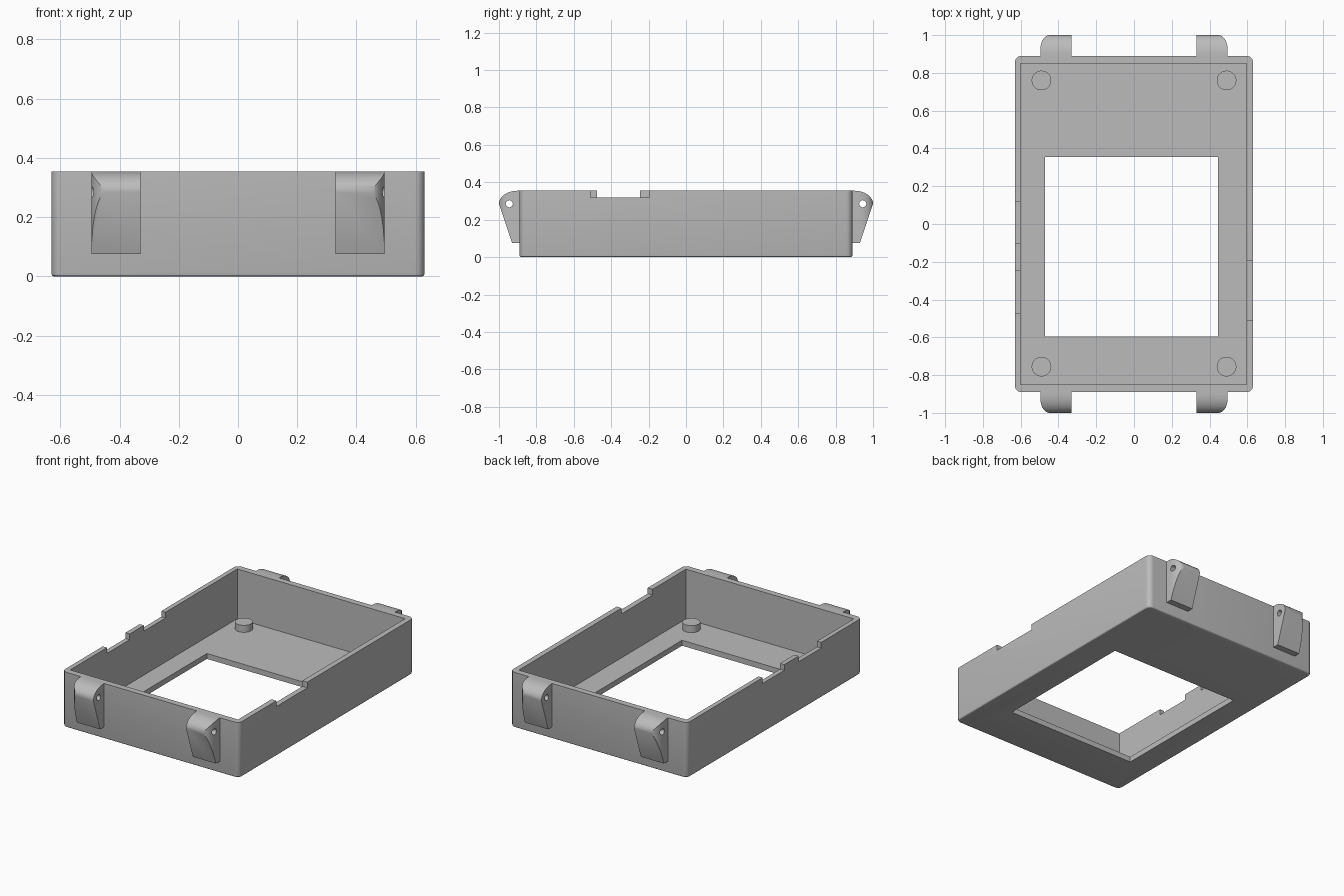
import bpy, bmesh
from math import sin, cos, pi
from mathutils import Matrix, Vector

old = bpy.data.objects.get("Cube")
if old:
    bpy.data.objects.remove(old, do_unlink=True)

grey = bpy.data.materials.new("plain grey")
grey.use_nodes = True
colour = (0.5, 0.5, 0.5, 1)
grey.diffuse_color = colour
grey.node_tree.nodes["Principled BSDF"].inputs["Base Color"].default_value = colour


def finish(name, bm):
    bmesh.ops.recalc_face_normals(bm, faces=bm.faces[:])
    mesh = bpy.data.meshes.new(name)
    bm.to_mesh(mesh)
    bm.free()
    mesh.materials.append(grey)
    ob = bpy.data.objects.new(name, mesh)
    bpy.context.collection.objects.link(ob)
    return ob


def box(name, lo, hi, round_corners=False):
    bm = bmesh.new()
    lo, hi = Vector(lo), Vector(hi)
    bmesh.ops.create_cube(bm, size=1)
    for v in bm.verts:
        v.co = (lo + hi) / 2 + v.co * (hi - lo)
    if round_corners:
        upright = [e for e in bm.edges if abs(e.verts[0].co.z - e.verts[1].co.z) > 0.1]
        bmesh.ops.bevel(bm, geom=upright, offset=0.033, segments=6, profile=0.5, affect='EDGES')
        rim = [e for e in bm.edges if all(v.co.z < lo.z + 0.001 for v in e.verts)]
        bmesh.ops.bevel(bm, geom=rim, offset=0.01, segments=3, profile=0.5, affect='EDGES')
    return finish(name, bm)


def prism(name, points, extrusion):
    bm = bmesh.new()
    face = bm.faces.new([bm.verts.new(p) for p in points])
    out = bmesh.ops.extrude_face_region(bm, geom=[face])
    bmesh.ops.translate(bm, vec=extrusion,
                        verts=[g for g in out["geom"] if isinstance(g, bmesh.types.BMVert)])
    return finish(name, bm)


def cylinder(name, centre, radius, depth, along_x=False):
    bm = bmesh.new()
    spin = Matrix.Rotation(pi / 2, 4, 'Y') if along_x else Matrix()
    bmesh.ops.create_cone(bm, cap_ends=True, segments=32, radius1=radius, radius2=radius,
                          depth=depth, matrix=Matrix.Translation(centre) @ spin)
    return finish(name, bm)


def combine(ob, tool, operation='DIFFERENCE'):
    mod = ob.modifiers.new("cut", 'BOOLEAN')
    mod.object, mod.operation, mod.solver = tool, operation, 'EXACT'
    bpy.context.view_layer.update()
    mesh = bpy.data.meshes.new_from_object(ob.evaluated_get(bpy.context.evaluated_depsgraph_get()))
    ob.modifiers.clear()
    ob.data = mesh
    bpy.data.objects.remove(tool, do_unlink=True)


def smooth(ob):
    bpy.ops.object.select_all(action='DESELECT')
    ob.select_set(True)
    bpy.context.view_layer.objects.active = ob
    bpy.ops.object.shade_smooth_by_angle(angle=0.5)


TOP, FLOOR, WALL_Y = 0.355, 0.035, 0.89

# Open tray with floor window and rim notches
tray = box("tray", (-0.63, -WALL_Y, 0), (0.63, WALL_Y, TOP), True)
combine(tray, box("cavity", (-0.6, -0.85, FLOOR), (0.595, 0.85, 1)))
combine(tray, box("window", (-0.47, -0.595, -1), (0.445, 0.355, 0.2)))
for side, y0, y1 in ((1, -0.51, -0.195), (-1, -0.475, -0.245), (-1, -0.1, 0.12)):
    xs = sorted((side * 0.5, side * 0.7))
    combine(tray, box("notch", (xs[0], y0, 0.318), (xs[1], y1, 0.5)))
smooth(tray)

# Four posts on the floor
for sx in (-1, 1):
    for y in (-0.755, 0.76):
        smooth(cylinder("post", (sx * 0.49, y, FLOOR + 0.02), 0.052, 0.05))

# Hinge lugs: side profile intersected with a plan rounded at the outer corner
arc = [i * pi / 20 for i in range(11)]
for sx in (-1, 1):
    for sy in (-1, 1):
        profile = [(0.87, 0.075), (0.93, 0.075)]
        profile += [(0.9 + 0.1 * cos(a), 0.285 + 0.07 * sin(a)) for a in arc]
        profile += [(0.87, TOP)]
        lug = prism("hinge_lug", [(sx * 0.33, sy * y, z) for y, z in profile], (sx * 0.165, 0, 0))
        plan = [(0.3, 0.8), (0.495, 0.8)]
        plan += [(0.445 + 0.05 * cos(a), 0.93 + 0.07 * sin(a)) for a in arc]
        plan += [(0.3, 1.0)]
        combine(lug, prism("plan", [(sx * x, sy * y, -0.1) for x, y in plan], (0, 0, 1)), 'INTERSECT')
        combine(lug, cylinder("pin_hole", (sx * 0.41, sy * 0.945, 0.285), 0.019, 0.4, True))
        smooth(lug)
